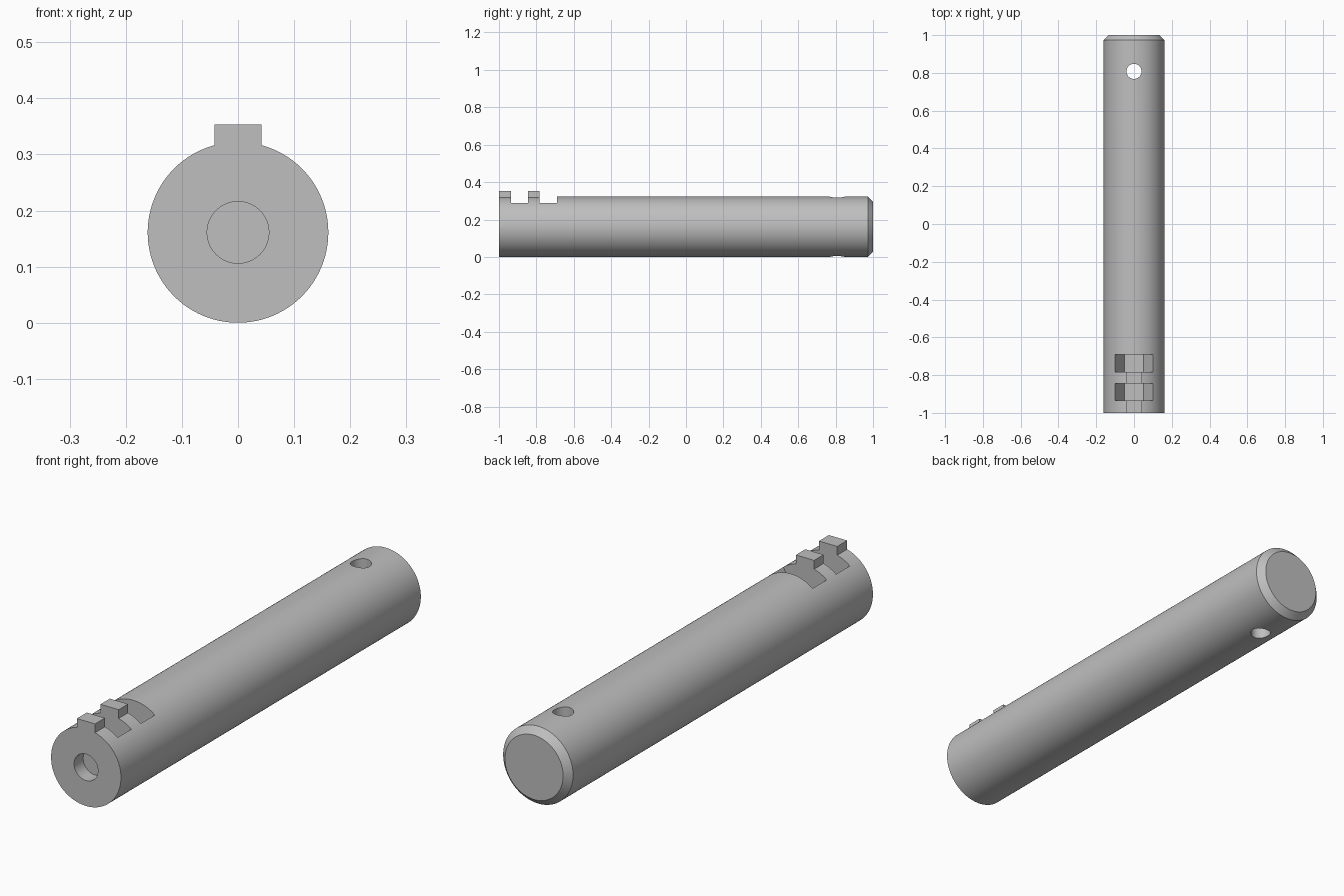
import bpy, bmesh, math

if "Cube" in bpy.data.objects:
    bpy.data.objects.remove(bpy.data.objects["Cube"])

R = 0.161            # shaft radius, also height of its axis
SEG = 96

steel = bpy.data.materials.new("steel grey")
steel.diffuse_color = (0.52, 0.52, 0.52, 1)
steel.use_nodes = True
steel.node_tree.nodes["Principled BSDF"].inputs["Base Color"].default_value = steel.diffuse_color


def loft(name, rings):
    """Closed solid through a list of equal-length point rings."""
    bm = bmesh.new()
    loops = [[bm.verts.new(p) for p in ring] for ring in rings]
    n = len(loops[0])
    for a, b in zip(loops, loops[1:]):
        for i in range(n):
            j = (i + 1) % n
            bm.faces.new((a[i], a[j], b[j], b[i]))
    bm.faces.new(loops[0])
    bm.faces.new(loops[-1])
    bmesh.ops.recalc_face_normals(bm, faces=bm.faces[:])
    mesh = bpy.data.meshes.new(name)
    bm.to_mesh(mesh)
    bm.free()
    mesh.materials.append(steel)
    ob = bpy.data.objects.new(name, mesh)
    bpy.context.collection.objects.link(ob)
    return ob


def circle(r, n=SEG):
    return [(r * math.cos(2 * math.pi * i / n), r * math.sin(2 * math.pi * i / n))
            for i in range(n)]


def along_y(name, sections):
    """Solid from (y, [(x, z), ...]) sections."""
    return loft(name, [[(x, y, z) for x, z in pts] for y, pts in sections])


def disc(r):
    return [(x, z + R) for x, z in circle(r)]


def combine(target, tool, operation):
    mod = target.modifiers.new(operation, 'BOOLEAN')
    mod.operation, mod.solver, mod.object = operation, 'EXACT', tool
    bpy.context.view_layer.objects.active = target
    bpy.ops.object.modifier_apply(modifier=mod.name)
    bpy.data.objects.remove(tool)


# Round shaft, chamfered at the back end
shaft = along_y("shaft", [(-1, disc(R)), (0.973, disc(R)), (1, disc(R - 0.027))])

# Raised key bar, later split into two teeth by the pockets
w = 0.042
bar = [(-w, 0.25), (w, 0.25), (w, 0.353), (-w, 0.353)]
combine(shaft, along_y("key_bar", [(-1, bar), (-0.74, bar)]), 'UNION')

# Two pockets with a flat floor and steep sloping sides
pocket = [(-0.1, 0.287), (-0.05, 0.2), (0.05, 0.2), (0.1, 0.287), (0.1, 0.45), (-0.1, 0.45)]
for y0, y1 in ((-0.935, -0.845), (-0.783, -0.69)):
    combine(shaft, along_y("pocket", [(y0, pocket), (y1, pocket)]), 'DIFFERENCE')

# Blind bore in the front end
combine(shaft, along_y("bore", [(-1.1, disc(0.055)), (-0.94, disc(0.055))]), 'DIFFERENCE')

# Cross hole through the back end
hole = [[(x, y + 0.808, z) for x, y in circle(0.04, 48)] for z in (-0.1, 0.5)]
combine(shaft, loft("cross_hole", hole), 'DIFFERENCE')

# Smooth round surfaces, keep edges crisp
bpy.ops.object.select_all(action='DESELECT')
shaft.select_set(True)
bpy.context.view_layer.objects.active = shaft
bpy.ops.object.shade_smooth_by_angle(angle=math.radians(25))
